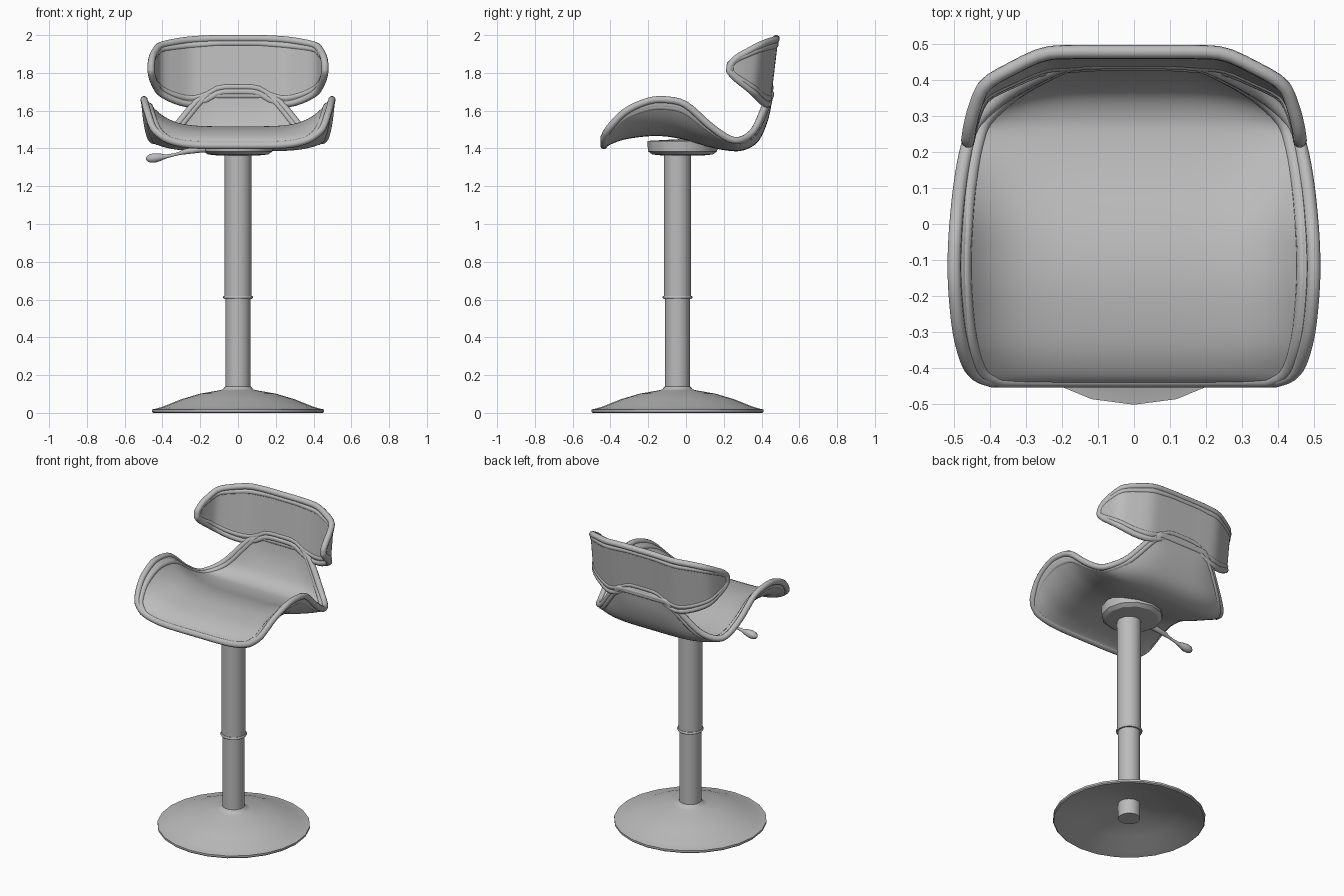
import bpy, bmesh, math
from mathutils import Vector

if "Cube" in bpy.data.objects:
    bpy.data.objects.remove(bpy.data.objects["Cube"], do_unlink=True)

grey = bpy.data.materials.new("plain_grey")
grey.use_nodes = True
grey.diffuse_color = (0.5, 0.5, 0.5, 1)
grey.node_tree.nodes["Principled BSDF"].inputs["Base Color"].default_value = (0.5, 0.5, 0.5, 1)
AXIS_Y = -0.045


def finish(name, mesh, angle=40):
    ob = bpy.data.objects.new(name, mesh)
    bpy.context.collection.objects.link(ob)
    mesh.materials.clear()
    mesh.materials.append(grey)
    bpy.ops.object.select_all(action='DESELECT')
    ob.select_set(True)
    bpy.context.view_layer.objects.active = ob
    bpy.ops.object.shade_smooth_by_angle(angle=math.radians(angle))
    return ob


def lathe(name, profile, sides, y=AXIS_Y, angle=40):
    """Spin (radius, height) points about a vertical axis."""
    bm = bmesh.new()
    verts = [bm.verts.new((r, 0, z)) for r, z in profile]
    edges = [bm.edges.new(p) for p in zip(verts, verts[1:])]
    bmesh.ops.spin(bm, geom=verts + edges, cent=(0, 0, 0), axis=(0, 0, 1),
                   angle=math.tau, steps=sides, use_duplicate=False)
    bmesh.ops.remove_doubles(bm, verts=bm.verts, dist=0.0005)
    bmesh.ops.translate(bm, verts=bm.verts, vec=(0, y, 0))
    bmesh.ops.recalc_face_normals(bm, faces=bm.faces)
    mesh = bpy.data.meshes.new(name)
    bm.to_mesh(mesh)
    bm.free()
    return finish(name, mesh, angle)


def tube(name, points, radius, closed=True, radii=None):
    """Sweep a round section along a path."""
    cu = bpy.data.curves.new(name + "_path", 'CURVE')
    cu.dimensions = '3D'
    cu.bevel_depth = radius
    cu.bevel_resolution = 3
    cu.use_fill_caps = not closed
    sp = cu.splines.new('POLY')
    sp.points.add(len(points) - 1)
    for i, p in enumerate(points):
        sp.points[i].co = (*p, 1)
        sp.points[i].radius = radii[i] if radii else 1
    sp.use_cyclic_u = closed
    helper = bpy.data.objects.new(name + "_path", cu)
    bpy.context.collection.objects.link(helper)
    bpy.context.view_layer.update()
    graph = bpy.context.evaluated_depsgraph_get()
    mesh = bpy.data.meshes.new_from_object(helper.evaluated_get(graph))
    bpy.data.objects.remove(helper)
    return finish(name, mesh, 60)


def spline(rows, t):
    """Smooth curve through tuples, t from 0 to 1."""
    f = min(max(t, 0), 1) * (len(rows) - 1)
    i = min(int(f), len(rows) - 2)
    f -= i
    a, b, c, d = (Vector(rows[min(max(k, 0), len(rows) - 1)]) for k in range(i - 1, i + 3))
    return b + 0.5 * f * (c - a + f * (2 * a - 5 * b + 4 * c - d + f * (3 * b - a - 3 * c + d)))


def panel(name, surf, nu, nv, thickness):
    """Padded sheet from surf(u, v), both in -1..1."""
    bm = bmesh.new()
    grid = [[bm.verts.new(surf(2 * i / nu - 1, 2 * j / nv - 1)) for i in range(nu + 1)]
            for j in range(nv + 1)]
    for lo, hi in zip(grid, grid[1:]):
        for i in range(nu):
            bm.faces.new((lo[i], lo[i + 1], hi[i + 1], hi[i]))
    bmesh.ops.recalc_face_normals(bm, faces=bm.faces)
    mesh = bpy.data.meshes.new(name)
    bm.to_mesh(mesh)
    bm.free()
    ob = finish(name, mesh, 60)
    mod = ob.modifiers.new("padding", 'SOLIDIFY')
    mod.thickness = thickness
    mod.offset = 0
    return ob


def border(surf, ku, kv, n=40):
    """Closed loop around a sheet, drawn in to ku and kv."""
    steps = [2 * i / n - 1 for i in range(n)]
    sides = [(ku * s, -kv) for s in steps] + [(ku, kv * s) for s in steps]
    sides += [(-u, -v) for u, v in sides]
    path = []
    for u, v in sides:
        p = surf(u, v)
        if not path or (p - path[-1]).length > 0.006:
            path.append(p)
    return path


# Pedestal: hollow dished foot, lower tube, sleeve and collar
lathe("base", [(0.06, 0.11), (0.2, 0.085), (0.3, 0.055), (0.4, 0.015), (0.45, 0),
               (0.456, 0.006), (0.456, 0.018), (0.44, 0.021), (0.4, 0.032), (0.3, 0.072),
               (0.2, 0.102), (0.1, 0.119), (0.08, 0.125), (0.072, 0.135), (0.066, 0.14)], 24)
lathe("lower_tube", [(0, 0.01), (0.066, 0.01), (0.066, 0.62), (0, 0.62)], 24)
lathe("upper_sleeve", [(0, 0.61), (0.072, 0.61), (0.072, 1.4), (0, 1.4)], 24)
lathe("collar", [(0.06, 0.604), (0.075, 0.604), (0.079, 0.61), (0.079, 0.614),
                 (0.075, 0.62), (0.06, 0.62)], 24)
lathe("seat_mount", [(0, 1.362), (0.1, 1.362), (0.16, 1.368), (0.183, 1.385),
                     (0.187, 1.44), (0, 1.45)], 12, -0.018, 30)

# Height lever with a rounded paddle: x, z and radius
lever = [(-0.1, 1.40, 0.02), (-0.2, 1.395, 0.018), (-0.28, 1.383, 0.015),
         (-0.31, 1.374, 0.009), (-0.34, 1.366, 0.008), (-0.38, 1.358, 0.011),
         (-0.41, 1.354, 0.02), (-0.44, 1.35, 0.026), (-0.465, 1.347, 0.024),
         (-0.48, 1.344, 0.015), (-0.487, 1.343, 0.004)]
tube("height_lever", [(x, -0.045, z) for x, z, r in lever], 1, False, [r for x, z, r in lever])

# Saddle seat: centre line (y, z) and side edge (x, y, z), front to back
seat_mid = [(-0.435, 1.415), (-0.41, 1.45), (-0.33, 1.485), (-0.2, 1.503), (-0.1, 1.5),
            (0, 1.48), (0.12, 1.443), (0.22, 1.422), (0.3, 1.421), (0.375, 1.465),
            (0.425, 1.575), (0.447, 1.69)]
seat_edge = [(0.39, -0.435, 1.455), (0.447, -0.408, 1.505), (0.48, -0.32, 1.595),
             (0.495, -0.2, 1.65), (0.498, -0.1, 1.657), (0.493, 0, 1.63),
             (0.48, 0.12, 1.525), (0.46, 0.22, 1.455), (0.43, 0.29, 1.445),
             (0.35, 0.36, 1.495), (0.24, 0.42, 1.625), (0.17, 0.447, 1.685)]


def seat_surface(u, v):
    t = (v + 1) / 2
    mid, edge = spline(seat_mid, t), spline(seat_edge, t)
    w = abs(u) ** (4.5 - v / 2)
    return Vector((edge.x * u, mid.x + (edge.y - mid.x) * w, mid.y + (edge.z - mid.y) * w))


def seat_belly(u, v):
    drop = 0.03 * (1 - u ** 6) * (1 - v ** 6) * (0.75 - v / 4)
    return seat_surface(u, v) - Vector((0, 0, drop))


# Wrapped backrest: x, y, lower z and upper z from the middle to the wing tip
back_cols = [(0, 0.477, 1.7, 1.982), (0.1, 0.477, 1.695, 1.982), (0.17, 0.477, 1.655, 1.98),
             (0.25, 0.472, 1.635, 1.975), (0.335, 0.435, 1.655, 1.963),
             (0.41, 0.392, 1.695, 1.945), (0.438, 0.34, 1.735, 1.915),
             (0.454, 0.285, 1.775, 1.882), (0.46, 0.25, 1.81, 1.845)]


def back_surface(u, v):
    x, y, low, high = spline(back_cols, abs(u))
    z = low + (high - low) * (v + 1) / 2
    return Vector((math.copysign(x, u), y - 0.12 * (1.98 - z), z))


panel("seat", seat_surface, 40, 44, 0.026)
panel("seat_underside", seat_belly, 40, 44, 0.026)
panel("backrest", back_surface, 48, 12, 0.022)

# Edge rolls with a second line of piping just inside
for part, surf, ku, kv, piping in (("seat", seat_surface, 0.945, 0.975, 0.02),
                                   ("backrest", back_surface, 0.965, 0.82, 0.017)):
    tube(part + "_edge_roll", border(surf, 1, 1), 0.019)
    tube(part + "_inner_piping", border(surf, ku, kv), piping)
